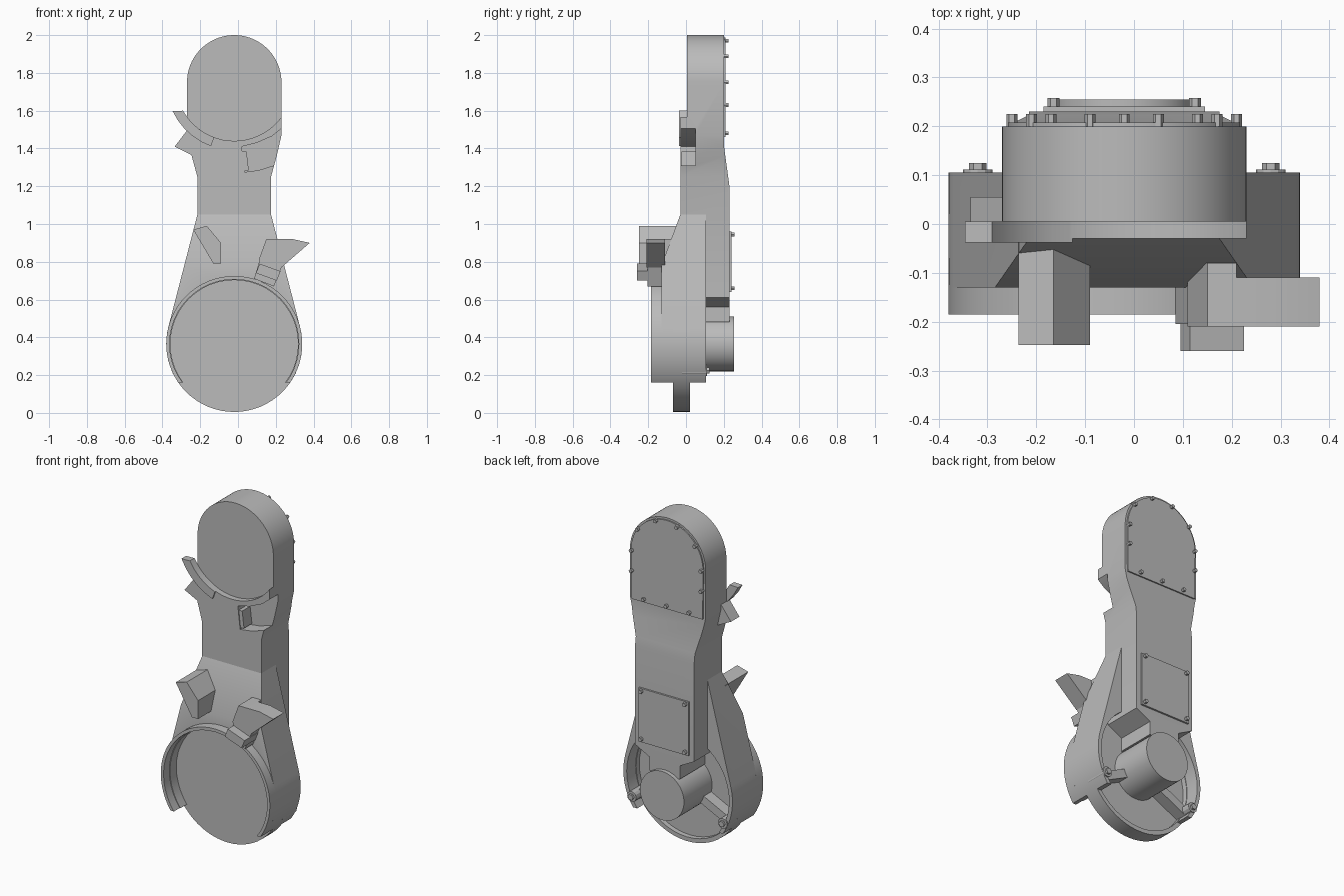
import bpy, bmesh, math

if "Cube" in bpy.data.objects:
    bpy.data.objects.remove(bpy.data.objects["Cube"])

grey = bpy.data.materials.new("plain grey")
grey.use_nodes = True
grey.diffuse_color = (0.5, 0.5, 0.5, 1)
grey.node_tree.nodes["Principled BSDF"].inputs["Base Color"].default_value = (0.5, 0.5, 0.5, 1)

CX, HUB, HEAD = -0.02, 0.365, 1.75   # centre line, hub height, head arc height


def extrude(name, pts, lo, hi, axis="y"):
    """Extrude a flat outline along y (points are x, z) or along x (points are y, z)."""
    place = (lambda p, d: (p[0], d, p[1])) if axis == "y" else (lambda p, d: (d, p[0], p[1]))
    bm = bmesh.new()
    a = [bm.verts.new(place(p, lo)) for p in pts]
    b = [bm.verts.new(place(p, hi)) for p in pts]
    bm.faces.new(a)
    bm.faces.new(b[::-1])
    for i in range(len(pts)):
        j = (i + 1) % len(pts)
        bm.faces.new((a[i], b[i], b[j], a[j]))
    bmesh.ops.recalc_face_normals(bm, faces=bm.faces)
    mesh = bpy.data.meshes.new(name)
    bm.to_mesh(mesh)
    bm.free()
    mesh.materials.append(grey)
    ob = bpy.data.objects.new(name, mesh)
    bpy.context.collection.objects.link(ob)
    return ob


def arc(x, z, r, start, end, n):
    angles = [math.radians(start + (end - start) * i / n) for i in range(n + 1)]
    return [(x + r * math.cos(t), z + r * math.sin(t)) for t in angles]


def disc(name, x, z, r, lo, hi, n=48):
    return extrude(name, arc(x, z, r, 0, 360, n)[:-1], lo, hi)


def box(name, x0, x1, y0, y1, z0, z1):
    return extrude(name, [(x0, z0), (x1, z0), (x1, z1), (x0, z1)], y0, y1)


def combine(ob, tool, operation):
    """Apply a boolean and discard the tool."""
    mod = ob.modifiers.new("cut", "BOOLEAN")
    mod.object, mod.operation, mod.solver = tool, operation, "EXACT"
    bpy.context.view_layer.objects.active = ob
    bpy.ops.object.modifier_apply(modifier=mod.name)
    bpy.data.objects.remove(tool)


def mirrored(half):
    """Outline from its right half, given as offsets from the centre line."""
    return [(CX + x, z) for x, z in half] + [(CX - x, z) for x, z in reversed(half)]


# Tapered lower shell with sloping front, open through the hub
outline = arc(CX, HUB, 0.36, 165.5, 374.5, 44) + [(CX + 0.195, 1.05), (CX - 0.195, 1.05)]
shell = extrude("lower_shell", outline, -0.3, 0.3)
side = [(-0.13, 0.16), (-0.13, 0.78), (-0.03, 1.05), (0.105, 1.05), (0.105, 0.16)]
combine(shell, extrude("side_cutter", side, -1, 1, "x"), "INTERSECT")
combine(shell, disc("bore_cutter", CX, HUB, 0.338, -0.4, 0.4), "DIFFERENCE")

# Front rim, cut flat below
rim = disc("front_rim", CX, HUB, 0.36, -0.185, -0.125, 64)
combine(rim, disc("rim_bore", CX, HUB, 0.342, -0.4, 0.4), "DIFFERENCE")
combine(rim, box("rim_trim", -1, 1, -1, 1, -0.5, 0.16), "DIFFERENCE")

# Hub plate with shallow dish at the back, and motor drum
hub = disc("hub_plate", CX, HUB, 0.36, -0.07, 0.02, 64)
combine(hub, disc("dish_cutter", CX, HUB, 0.335, -0.01, 0.3), "DIFFERENCE")
disc("motor_drum", CX, HUB, 0.145, -0.03, 0.255)

# Spine and head in one body
half = [(0.1, 0.48), (0.1, 0.56), (0.195, 0.61), (0.195, 1.25), (0.225, 1.36), (0.25, 1.47)]
half += [(x - CX, z) for x, z in arc(CX, HEAD, 0.25, 0, 88, 20)]
spine = extrude("spine_and_head", mirrored(half), -0.3, 0.3)
side = [(-0.03, 0.48), (-0.03, 2.1), (0.2, 2.1), (0.2, 1.42), (0.23, 1.2), (0.23, 0.48)]
combine(spine, extrude("side_cutter", side, -1, 1, "x"), "INTERSECT")
combine(spine, disc("head_recess", CX, HEAD, 0.31, -0.4, 0.005, 64), "DIFFERENCE")

# Pocket open to the side, with a small stop inside
pocket = [(0.02, 1.41), (0.1, 1.43), (0.18, 1.465), (0.26, 1.53),
          (0.26, 1.34), (0.19, 1.31), (0.11, 1.285), (0.035, 1.275)]
combine(spine, extrude("pocket_cutter", pocket, -0.2, 0.05), "DIFFERENCE")
extrude("pocket_stop", [(0.02, 1.385), (0.045, 1.385), (0.057, 1.285), (0.03, 1.28)], -0.025, 0.05)

# Head cover and inspection panel at the back
cover = [(0.235, 1.46)] + [(x - CX, z) for x, z in arc(CX, HEAD, 0.238, 0, 88, 16)]
extrude("head_cover", mirrored(cover), 0.19, 0.208)
box("inspection_panel", -0.185, 0.145, 0.22, 0.241, 0.64, 0.96)

# Bolts
cover_bolts = [(0.07, 1.97), (0.19, 1.888), (0.23, 1.75), (0.23, 1.63), (0.15, 1.48)]
panel_bolts = [(0.145, 0.66), (0.145, 0.945)]
for s in (-1, 1):
    for x, z in cover_bolts:
        disc("cover_bolt", CX + s * x, z, 0.011, 0.2, 0.225, 6)
    for x, z in panel_bolts:
        disc("panel_bolt", CX + s * x, z, 0.012, 0.235, 0.258, 6)
disc("cover_bolt", CX, 1.48, 0.011, 0.2, 0.225, 6)

# Radial ribs and bosses behind the hub
for s in (-1, 1):
    c, d = math.cos(math.radians(-26)), math.sin(math.radians(-26))
    rib = [(0.12, -0.025), (0.34, -0.025), (0.34, 0.025), (0.12, 0.025)]
    pts = [(CX + s * (r * c - w * d), HUB + r * d + w * c) for r, w in rib]
    extrude("hub_rib", pts, -0.02, 0.06)
    disc("hub_boss", CX + s * 0.3, 0.225, 0.03, -0.02, 0.112, 12)
    disc("boss_bolt", CX + s * 0.3, 0.225, 0.018, 0.1, 0.125, 6)

# Stops on the front and sides
extrude("front_stop", [(-0.237, 0.97), (-0.165, 0.99), (-0.09, 0.9), (-0.09, 0.79), (-0.13, 0.79)],
        -0.248, -0.03)
extrude("bracket_arm", [(0.15, 0.92), (0.29, 0.92), (0.38, 0.9), (0.23, 0.77), (0.11, 0.81)],
        -0.21, -0.11)
extrude("bracket_root", [(0.15, 0.92), (0.21, 0.92), (0.2, 0.77), (0.11, 0.81)], -0.2, -0.08)
extrude("bracket_foot", [(0.115, 0.79), (0.225, 0.75), (0.205, 0.7), (0.095, 0.74)], -0.26, -0.13)
extrude("bracket_base", [(0.115, 0.81), (0.23, 0.77), (0.19, 0.67), (0.085, 0.71)], -0.205, -0.11)
strip = arc(CX, HEAD, 0.36, 205, 250, 5) + arc(CX, HEAD, 0.31, 250, 209, 5)
extrude("curved_stop", strip, -0.038, 0.005)
extrude("side_stop", [(-0.335, 1.41), (-0.27, 1.495), (-0.21, 1.44), (-0.235, 1.36)], -0.025, 0.055)

# Smooth curved walls, crisp edges
bpy.ops.object.select_all(action="DESELECT")
for ob in bpy.context.collection.objects:
    if ob.type == "MESH":
        ob.select_set(True)
        bpy.context.view_layer.objects.active = ob
bpy.ops.object.shade_smooth_by_angle(angle=math.radians(25))
